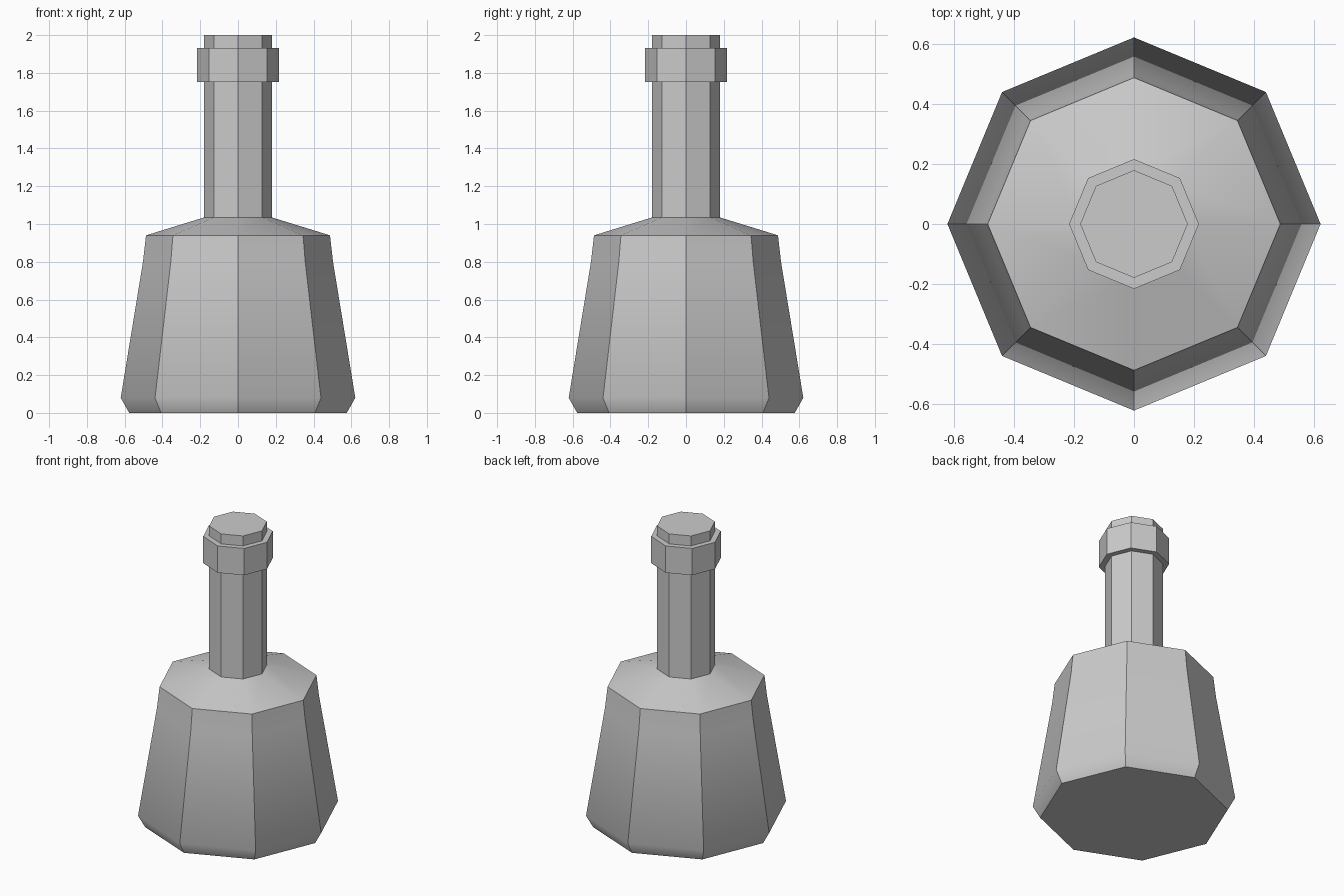
import bpy, bmesh
from math import cos, sin, pi

if "Cube" in bpy.data.objects:
    bpy.data.objects.remove(bpy.data.objects["Cube"])

SIDES = 8


def lathe(name, profile, sharp_rings=(), smooth_columns=(), closed=False):
    """Spin (radius, z) points into an eight-sided solid with corners on the axes."""
    bm = bmesh.new()
    rings = [[bm.verts.new((r * cos(2 * pi * i / SIDES), r * sin(2 * pi * i / SIDES), z))
              for i in range(SIDES)] for r, z in profile]
    n = len(rings)
    for k in range(n if closed else n - 1):
        a, b = rings[k], rings[(k + 1) % n]
        for i in range(SIDES):
            j = (i + 1) % SIDES
            bm.faces.new((a[i], a[j], b[j], b[i]))
    if not closed:
        bm.faces.new(rings[0][::-1])
        bm.faces.new(rings[-1])
    for f in bm.faces:
        f.smooth = True
    # crease the chosen rings and all upright corners except the listed bands
    for k, ring in enumerate(rings):
        for i in range(SIDES):
            if k in sharp_rings:
                bm.edges.get((ring[i], ring[(i + 1) % SIDES])).smooth = False
            if k not in smooth_columns:
                e = bm.edges.get((ring[i], rings[(k + 1) % n][i]))
                if e:
                    e.smooth = False
    bmesh.ops.recalc_face_normals(bm, faces=bm.faces[:])
    mesh = bpy.data.meshes.new(name)
    bm.to_mesh(mesh)
    bm.free()
    obj = bpy.data.objects.new(name, mesh)
    bpy.context.collection.objects.link(obj)
    return obj


# Body, soft shoulder and neck
lathe("bottle_body",
      [(0.576, 0), (0.621, 0.08), (0.503, 0.80), (0.487, 0.94), (0.179, 1.035), (0.179, 2.0)],
      sharp_rings=(0, 3, 4, 5), smooth_columns=(3,))

# Raised collar below the mouth
lathe("neck_collar",
      [(0.179, 1.752), (0.216, 1.752), (0.216, 1.933), (0.179, 1.933)],
      sharp_rings=range(4), closed=True)
